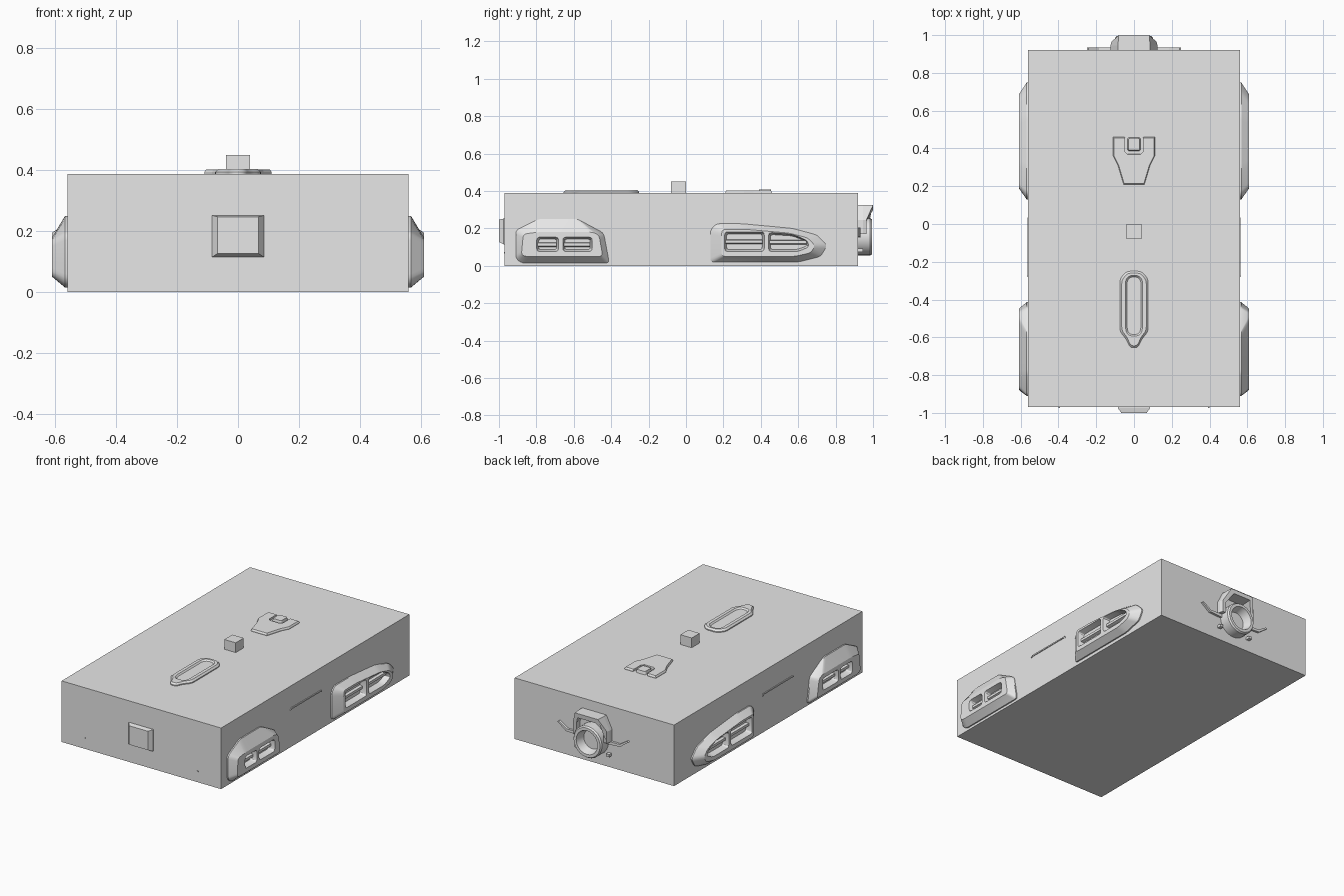
import bpy, bmesh, math
from mathutils import Vector

old = bpy.data.objects.get("Cube")
if old:
    bpy.data.objects.remove(old)

grey = bpy.data.materials.new("plain_grey")
grey.use_nodes = True
grey.diffuse_color = (0.8, 0.8, 0.8, 1)
grey.node_tree.nodes["Principled BSDF"].inputs["Base Color"].default_value = (0.8, 0.8, 0.8, 1)


# Placement of flat outlines in space
def side(x, pts):
    return [(x, a, b) for a, b in pts]


def top(z, pts):
    return [(a, b, z) for a, b in pts]


def back(y, pts):
    return [(a, y, b) for a, b in pts]


def sym(pts):
    return pts + [(-a, b) for a, b in reversed(pts)]


def rect(a0, a1, b0, b1):
    return [(a0, b0), (a1, b0), (a1, b1), (a0, b1)]


def rounded(pts, r, n=3):
    out = []
    for i, p in enumerate(pts):
        p = Vector(p)
        ends = []
        for q in (Vector(pts[i - 1]), Vector(pts[(i + 1) % len(pts)])):
            d = q - p
            ends.append(p + d * min(0.45, r / d.length))
        for k in range(n + 1):
            t = k / n
            v = ends[0] * (1 - t) ** 2 + p * 2 * t * (1 - t) + ends[1] * t * t
            out.append(tuple(v))
    return out


def shrink(pts, d):
    lo = [min(p[i] for p in pts) for i in (0, 1)]
    hi = [max(p[i] for p in pts) for i in (0, 1)]
    mid = [(lo[i] + hi[i]) / 2 for i in (0, 1)]
    k = [1 - 2 * d / (hi[i] - lo[i]) for i in (0, 1)]
    return [tuple(mid[i] + (p[i] - mid[i]) * k[i] for i in (0, 1)) for p in pts]


def loft(name, rings, closed=False):
    bm = bmesh.new()
    vs = [[bm.verts.new(p) for p in r] for r in rings]
    n = len(rings[0])
    pairs = list(zip(vs, vs[1:])) + ([(vs[-1], vs[0])] if closed else [])
    for a, b in pairs:
        for i in range(n):
            j = (i + 1) % n
            bm.faces.new((a[i], a[j], b[j], b[i]))
    if not closed:
        bm.faces.new(vs[0])
        bm.faces.new(vs[-1])
    bmesh.ops.recalc_face_normals(bm, faces=bm.faces)
    me = bpy.data.meshes.new(name)
    bm.to_mesh(me)
    bm.free()
    ob = bpy.data.objects.new(name, me)
    bpy.context.collection.objects.link(ob)
    me.materials.append(grey)
    return ob


def activate(ob):
    bpy.ops.object.select_all(action='DESELECT')
    ob.select_set(True)
    bpy.context.view_layer.objects.active = ob


def mirror(ob):
    ob.modifiers.new("mirror", 'MIRROR')
    return ob


def smooth(ob):
    activate(ob)
    bpy.ops.object.shade_smooth_by_angle(angle=math.radians(30))


def pod(name, base, outer, windows):
    base, outer = rounded(base, 0.02), rounded(outer, 0.02)
    ob = loft(name, [side(0.55, base), side(0.568, base), side(0.61, outer)])
    for i, w in enumerate(windows):
        w = rounded(w, 0.018)
        cutter = loft("cutter", [side(0.572, shrink(w, 0.012)), side(0.63, shrink(w, -0.004))])
        m = ob.modifiers.new("window", 'BOOLEAN')
        m.operation, m.solver, m.object = 'DIFFERENCE', 'EXACT', cutter
        activate(ob)
        bpy.ops.object.modifier_apply(modifier=m.name)
        bpy.data.objects.remove(cutter)
        # Cross slat in each window
        y0, y1 = min(p[0] for p in w), max(p[0] for p in w)
        z = (min(p[1] for p in w) + max(p[1] for p in w)) / 2
        mirror(loft(f"{name}_slat_{i + 1}", [
            side(0.565, rect(y0 + 0.006, y1 - 0.012, z - 0.016, z + 0.012)),
            side(0.59, rect(y0 + 0.006, y1 - 0.012, z - 0.008, z + 0.008))]))
    mirror(ob)
    smooth(ob)


# Main slab
body = rect(-0.56, 0.56, -0.97, 0.92)
loft("body", [top(0, body), top(0.388, body)])

# Side pods
pod("front_pod",
    [(-.88, .015), (-.41, .015), (-.44, .175), (-.58, .25), (-.79, .25), (-.91, .19), (-.91, .04)],
    [(-.86, .05), (-.445, .05), (-.465, .165), (-.5, .18), (-.79, .18), (-.87, .17), (-.88, .06)],
    [rect(-.8, -.68, .075, .155), rect(-.66, -.5, .075, .155)])
pod("rear_pod",
    [(.13, .02), (.6, .02), (.72, .05), (.755, .11), (.7, .165), (.57, .2), (.3, .225), (.16, .225), (.13, .19)],
    [(.19, .05), (.58, .05), (.67, .07), (.69, .11), (.65, .15), (.55, .175), (.32, .195), (.2, .195), (.19, .18)],
    [rect(.205, .42, .075, .183),
     [(.44, .075), (.6, .075), (.66, .1), (.65, .135), (.57, .17), (.44, .18)]])

# Side trim strips
strip = [(-.28, .235), (-.27, .24), (.02, .24), (.035, .233), (.03, .247), (-.27, .249)]
mirror(loft("side_strip", [side(0.555, strip), side(0.565, strip)]))

# Front panel and small front studs
loft("front_panel", [back(-0.96, rect(-.085, .085, .115, .252)),
                     back(-0.975, rect(-.085, .085, .115, .252)),
                     back(-1.0, rect(-.067, .067, .127, .247))])
stud = rect(.392, .4, .067, .073)
mirror(loft("front_stud", [back(-0.96, stud), back(-0.974, stud)]))

# Top block
block = rect(-.04, .04, -.08, 0)
loft("top_block", [top(0.38, block), top(0.45, block)])

# Raised front slot with a sunken middle
slot = rounded(sym([(.04, -.25), (.075, -.29), (.075, -.57), (.04, -.61), (.022, -.655)]), 0.02)
well = rounded(sym([(.018, -.28), (.037, -.3), (.037, -.55), (.03, -.575), (.015, -.585)]), 0.02)
smooth(loft("top_slot", [top(0.38, slot), top(0.394, slot), top(0.404, shrink(slot, 0.01)),
                         top(0.404, shrink(well, -0.008)), top(0.395, well)]))

# Rear shield plate with a notched tab
shield = sym([(.05, .46), (.11, .46), (.11, .36), (.085, .31), (.055, .21)])
notch = [(-.05, .385), (-.035, .37), (.035, .37), (.05, .385)]
plate = shield + notch
loft("top_plate", [top(0.38, plate), top(0.394, plate), top(0.402, shrink(plate, 0.005))])
tab = rounded(rect(-.036, .036, .385, .46), 0.012)
loft("top_plate_tab", [top(0.38, tab), top(0.407, shrink(tab, 0.006))])


# Rear nozzle ring
def circle(r, n=24):
    return [(r * math.cos(math.tau * i / n), 0.155 + r * math.sin(math.tau * i / n)) for i in range(n)]


smooth(loft("rear_nozzle", [back(0.91, circle(.1)), back(0.985, circle(.1)), back(0.995, circle(.093)),
                            back(0.995, circle(.075)), back(0.94, circle(.06))]))

# Rear hood arching over the nozzle
arch_out = [(.125, .17), (.125, .245), (.085, .325)]
arch_in = [(.065, .298), (.1, .24), (.1, .17)]
arch = sym(arch_out)
inner = [(-a, b) for a, b in arch_in] 
hood = arch_out + [(-a, b) for a, b in reversed(arch_out)]
hood += [(-a, b) for a, b in reversed(arch_in)] + arch_in
front = [(a * 0.95, 1.0 if b > 0.28 else 0.965, b) for a, b in hood]
loft("rear_hood", [back(0.91, hood), back(0.945, hood), front])

# Rear side fins and lower tabs
fin = [(.1, .15), (.19, .155), (.25, .2), (.24, .205), (.185, .17), (.1, .17)]
mirror(loft("rear_fin", [back(0.91, fin), back(0.934, fin)]))
lug = rect(.1, .122, .075, .092)
mirror(loft("rear_lug", [back(0.91, lug), back(0.945, lug)]))
